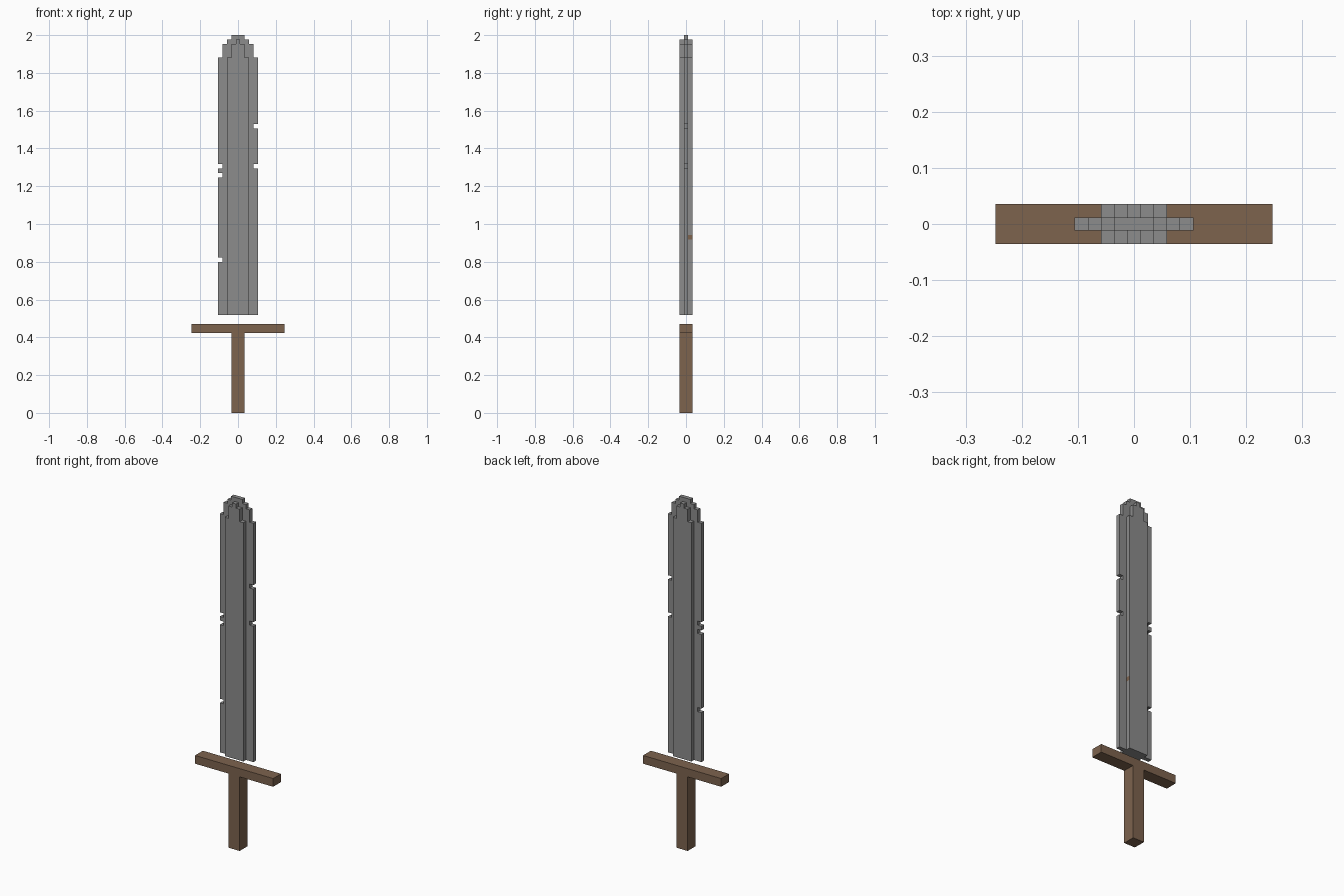
import bpy, bmesh
from mathutils import Vector

if "Cube" in bpy.data.objects:
    bpy.data.objects.remove(bpy.data.objects["Cube"])

V = 2 / 85  # voxel size


def material(name, rgb):
    m = bpy.data.materials.new(name)
    m.diffuse_color = (*rgb, 1)
    m.use_nodes = True
    m.node_tree.nodes["Principled BSDF"].inputs["Base Color"].default_value = m.diffuse_color
    return m


STEEL = material("steel grey", (0.262, 0.262, 0.262))
WOOD = material("wood brown", (0.205, 0.125, 0.076))


def voxel_part(name, cells, mats, rule=lambda cell, d: 0):
    """Skin a set of voxel cells with only their exposed faces."""
    bm = bmesh.new()
    for c in cells:
        for axis in range(3):
            for s in (-1, 1):
                d = [0, 0, 0]
                d[axis] = s
                if (c[0] + d[0], c[1] + d[1], c[2] + d[2]) in cells:
                    continue
                u, w = (axis + 1) % 3, (axis + 2) % 3
                ring = []
                for a, b in ((-1, -1), (1, -1), (1, 1), (-1, 1)):
                    p = Vector((c[0], c[1], c[2] + 0.5))
                    p[axis] += s / 2
                    p[u] += a / 2
                    p[w] += b / 2
                    ring.append(bm.verts.new(p * V))
                f = bm.faces.new(ring if s > 0 else ring[::-1])
                f.material_index = rule(c, tuple(d))
    bmesh.ops.remove_doubles(bm, verts=bm.verts, dist=V / 10)
    bmesh.ops.dissolve_limit(bm, angle_limit=0.01, verts=bm.verts,
                             edges=bm.edges, delimit={'MATERIAL'})
    me = bpy.data.meshes.new(name)
    bm.to_mesh(me)
    bm.free()
    for m in mats:
        me.materials.append(m)
    ob = bpy.data.objects.new(name, me)
    bpy.context.collection.objects.link(ob)
    return ob


def block(hx, hy, z0, z1):
    return {(x, y, z) for x in range(-hx, hx + 1)
            for y in range(-hy, hy + 1) for z in range(z0, z1)}


# Hilt: grip and crossguard
voxel_part("hilt", block(1, 1, 0, 18) | block(10, 1, 18, 20), [WOOD])

# Blade: thin edge layer and thicker middle, both stepping in at the tip
blade = set()
for half, top in ((4, 80), (3, 83), (2, 84), (1, 85)):
    blade |= block(half, 0, 22, top)
for half, top in ((2, 80), (1, 83), (0, 84)):
    blade |= block(half, 1, 22, top)

# Chips in the cutting edges
blade -= {(4, 0, 64), (4, 0, 55), (-4, 0, 55), (-4, 0, 53), (-4, 0, 34)}

# One small brown speck on the side of the raised middle
voxel_part("blade", blade, [STEEL, WOOD],
           lambda c, d: int(c == (2, 1, 39) and d == (1, 0, 0)))
